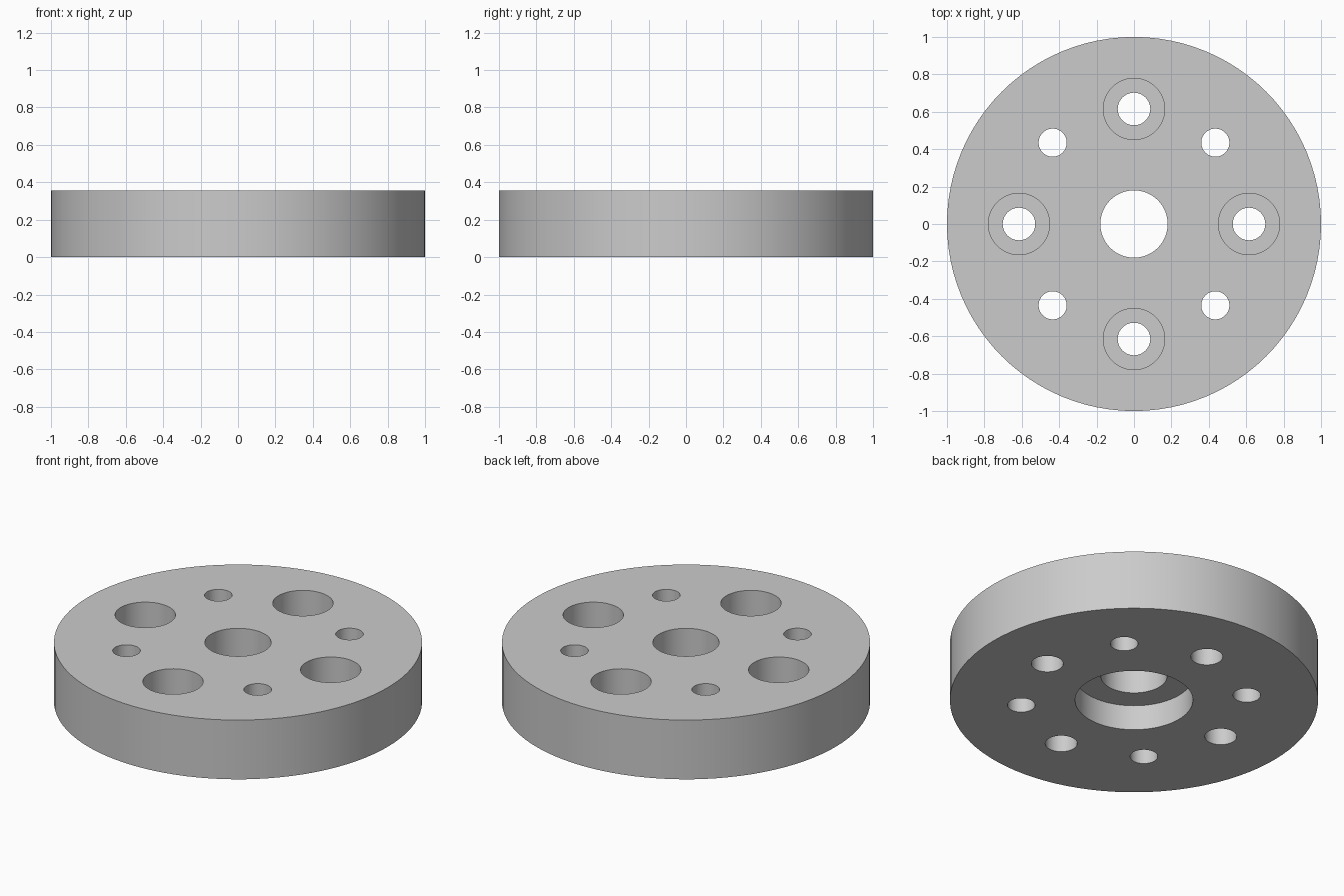
import bpy
import math

if "Cube" in bpy.data.objects:
    bpy.data.objects.remove(bpy.data.objects["Cube"], do_unlink=True)

HEIGHT = 0.355
BOLT_CIRCLE = 0.615
EXTRA = 0.1  # overshoot so cutters pass cleanly through the faces


def cylinder(name, radius, z0, z1, x=0, y=0, sides=64):
    bpy.ops.mesh.primitive_cylinder_add(
        vertices=sides, radius=radius, depth=z1 - z0, location=(x, y, (z0 + z1) / 2))
    obj = bpy.context.object
    obj.name = name
    return obj


def cut(target, name, radius, z0, z1, x=0, y=0):
    cutter = cylinder(name, radius, z0, z1, x, y)
    cutter.hide_render = True
    mod = target.modifiers.new(name, "BOOLEAN")
    mod.operation = "DIFFERENCE"
    mod.solver = "EXACT"
    mod.object = cutter
    bpy.context.view_layer.objects.active = target
    bpy.ops.object.modifier_apply(modifier=mod.name)
    bpy.data.objects.remove(cutter, do_unlink=True)


# Round flange body
flange = cylinder("flange_disc", 1, 0, HEIGHT, sides=96)
bpy.ops.object.transform_apply(location=True)

# Central bore with a wide recess on the underside
cut(flange, "centre_bore", 0.18, -EXTRA, HEIGHT + EXTRA)
cut(flange, "underside_recess", 0.32, -EXTRA, 0.15)

# Alternating counterbored bolt holes and plain pin holes
for i in range(8):
    angle = i * math.pi / 4
    x, y = BOLT_CIRCLE * math.cos(angle), BOLT_CIRCLE * math.sin(angle)
    if i % 2 == 0:
        cut(flange, "bolt_hole", 0.087, -EXTRA, HEIGHT + EXTRA, x, y)
        cut(flange, "bolt_counterbore", 0.164, HEIGHT - 0.19, HEIGHT + EXTRA, x, y)
    else:
        cut(flange, "pin_hole", 0.075, -EXTRA, HEIGHT + EXTRA, x, y)

# Plain grey metal
grey = bpy.data.materials.new("plain_grey")
grey.use_nodes = True
colour = (0.6, 0.6, 0.6, 1)
grey.diffuse_color = colour
grey.node_tree.nodes["Principled BSDF"].inputs["Base Color"].default_value = colour
flange.data.materials.clear()
flange.data.materials.append(grey)

# Smooth walls, crisp rims
bpy.ops.object.select_all(action="DESELECT")
flange.select_set(True)
bpy.context.view_layer.objects.active = flange
bpy.ops.object.shade_smooth_by_angle(angle=math.radians(30))
